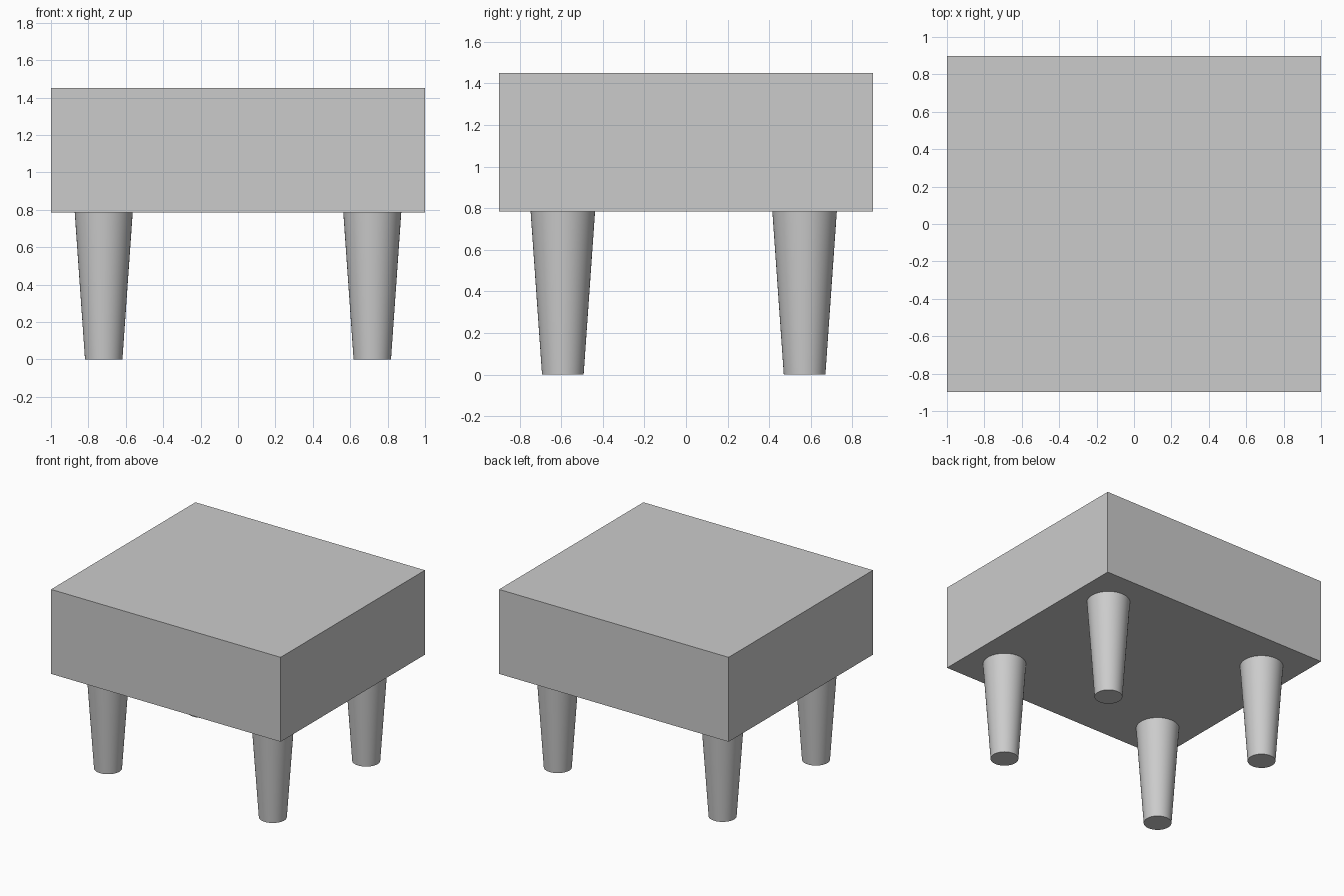
import bpy
import math

if "Cube" in bpy.data.objects:
    bpy.data.objects.remove(bpy.data.objects["Cube"])

SEAT_BOTTOM, SEAT_TOP = 0.785, 1.45
LEG_X, FRONT_Y, BACK_Y = 0.718, -0.592, 0.57

# Block seat
bpy.ops.mesh.primitive_cube_add(size=1, location=(0, 0, (SEAT_BOTTOM + SEAT_TOP) / 2))
seat = bpy.context.object
seat.name = "seat"
seat.scale = (2.0, 1.796, SEAT_TOP - SEAT_BOTTOM)
bpy.ops.object.transform_apply(location=False, rotation=False, scale=True)


# Round leg, tapering towards the floor
def add_leg(name, x, y):
    bpy.ops.mesh.primitive_cone_add(vertices=64, radius1=0.1, radius2=0.155,
                                    depth=SEAT_BOTTOM,
                                    location=(x, y, SEAT_BOTTOM / 2))
    bpy.context.object.name = name
    bpy.ops.object.shade_smooth_by_angle(angle=math.radians(30))


# Four legs, back pair set slightly further in than the front pair
for row, y in (("front", FRONT_Y), ("back", BACK_Y)):
    for side, sign in (("left", -1), ("right", 1)):
        add_leg(f"{row}_{side}_leg", sign * LEG_X, y)
